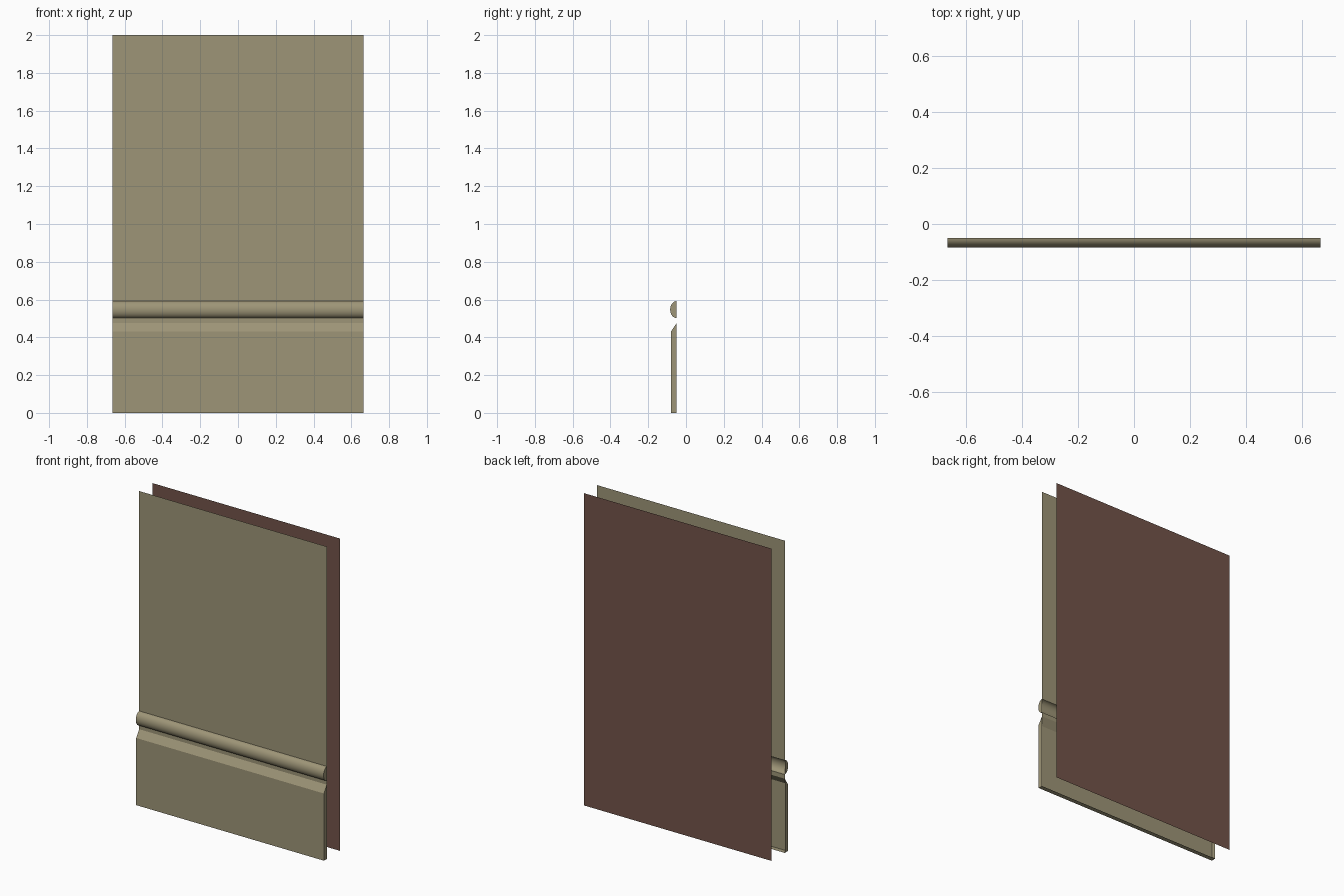
import bpy, bmesh, math

if "Cube" in bpy.data.objects:
    bpy.data.objects.remove(bpy.data.objects["Cube"])

HALF_W = 0.665
SHEET_Y = -0.05
BASE_Y = -0.08
BACK_Y = 0.084


def material(name, rgb):
    m = bpy.data.materials.new(name)
    m.diffuse_color = (*rgb, 1.0)
    m.use_nodes = True
    m.node_tree.nodes["Principled BSDF"].inputs["Base Color"].default_value = m.diffuse_color
    return m


olive = material("olive paint", (0.34, 0.30, 0.185))
brown = material("brown backing", (0.170, 0.088, 0.068))


def extrude_profile(name, profile, mat, caps=()):
    """Sweep an open (y, z) profile across x; caps are index ranges filled at both ends."""
    bm = bmesh.new()
    left = [bm.verts.new((-HALF_W, y, z)) for y, z in profile]
    right = [bm.verts.new((HALF_W, y, z)) for y, z in profile]
    for i in range(len(profile) - 1):
        bm.faces.new((left[i], right[i], right[i + 1], left[i + 1]))
    for a, b in caps:
        bm.faces.new(left[a:b])
        bm.faces.new(right[a:b][::-1])
    mesh = bpy.data.meshes.new(name)
    bm.to_mesh(mesh)
    bm.free()
    mesh.materials.append(mat)
    obj = bpy.data.objects.new(name, mesh)
    bpy.context.collection.objects.link(obj)
    return obj


# Half-round rail section
N = 12
rail = [(SHEET_Y - 0.034 * math.sin(math.pi * i / N),
         0.547 - 0.045 * math.cos(math.pi * i / N)) for i in range(N + 1)]

# Front wall: skirting with sloped top, rail, and flat panel in one profile
profile = [(SHEET_Y, 0), (BASE_Y, 0), (BASE_Y, 0.43), (SHEET_Y, 0.475)]
profile += rail + [(SHEET_Y, 2.0)]
wall = extrude_profile("front_wall_panel", profile, olive,
                       caps=[(0, 4), (4, 5 + N)])

# Plain back sheet
extrude_profile("back_wall_panel", [(BACK_Y, 2.0), (BACK_Y, 0)], brown)

# Smooth only the rounded rail
bpy.ops.object.select_all(action='DESELECT')
wall.select_set(True)
bpy.context.view_layer.objects.active = wall
bpy.ops.object.shade_smooth_by_angle(angle=math.radians(30))
